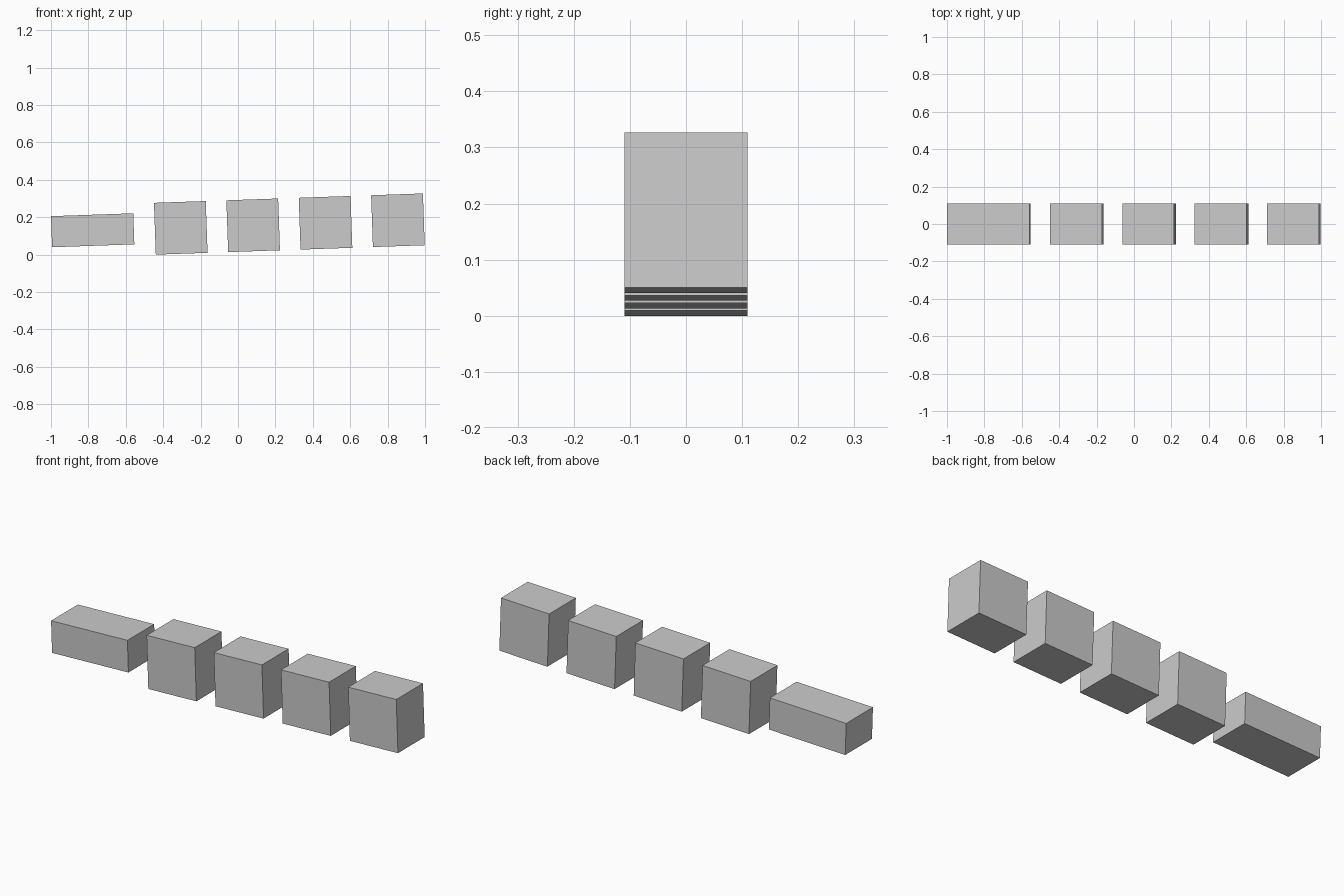
import bpy, math

if "Cube" in bpy.data.objects:
    bpy.data.objects.remove(bpy.data.objects["Cube"])

TILT = math.radians(2)  # the whole row climbs gently to the right


def block(name, x, z, width, height, depth=0.22):
    bpy.ops.mesh.primitive_cube_add(size=1, location=(x, 0, z), rotation=(0, -TILT, 0))
    ob = bpy.context.object
    ob.name = name
    ob.scale = (width, depth, height)


# long low block at the left end
block("long_block", -0.777, 0.13, 0.44, 0.166)

# four equal square blocks
for i in range(4):
    dx = i * 0.387
    block(f"square_block_{i + 1}", -0.306 + dx, 0.143 + dx * math.tan(TILT), 0.277, 0.277)
